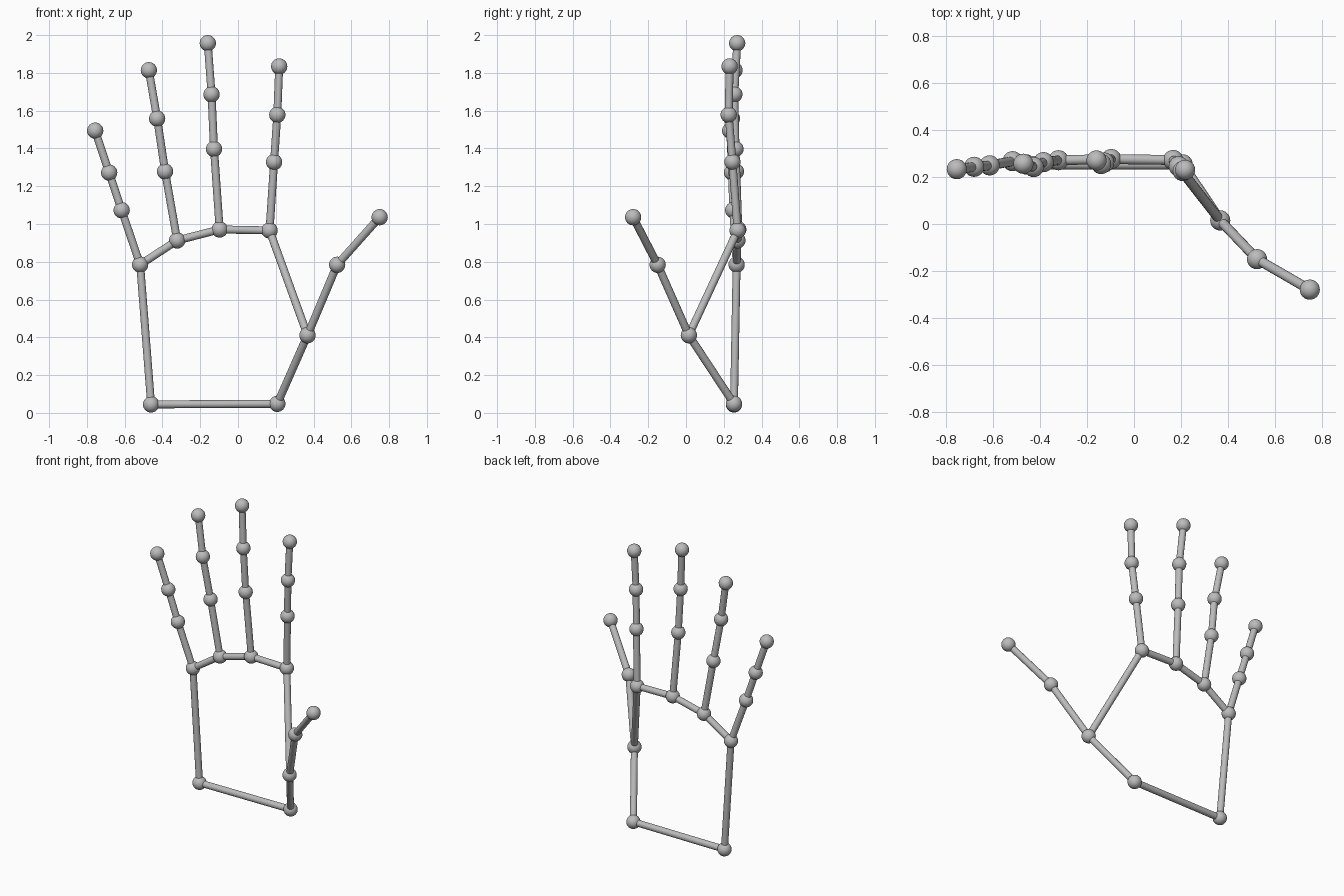
import bpy
from mathutils import Vector

if "Cube" in bpy.data.objects:
    bpy.data.objects.remove(bpy.data.objects["Cube"])

JOINT_R = 0.043
ROD_R = 0.021

grey = bpy.data.materials.new("light_grey")
grey.diffuse_color = (0.5, 0.5, 0.5, 1)
grey.use_nodes = True
grey.node_tree.nodes["Principled BSDF"].inputs["Base Color"].default_value = grey.diffuse_color

# Joint positions for each digit, from base to tip
digits = {
    "little_finger": [(-.518, .268, .785), (-.616, .250, 1.073), (-.682, .244, 1.272), (-.756, .234, 1.494)],
    "ring_finger": [(-.322, .272, .913), (-.386, .264, 1.278), (-.428, .243, 1.558), (-.472, .257, 1.814)],
    "middle_finger": [(-.097, .277, .971), (-.127, .262, 1.397), (-.140, .256, 1.686), (-.160, .271, 1.957)],
    "index_finger": [(.167, .273, .966), (.191, .246, 1.328), (.208, .226, 1.578), (.218, .231, 1.834)],
    "thumb": [(.368, .015, .411), (.525, -.150, .784), (.750, -.280, 1.036)],
}
wrist_outer = (-.460, .254, .045)
wrist_inner = (.208, .254, .048)


def finish(name):
    ob = bpy.context.object
    ob.name = name
    ob.data.materials.append(grey)
    bpy.ops.object.shade_smooth_by_angle()


def joint(name, p):
    bpy.ops.mesh.primitive_uv_sphere_add(segments=24, ring_count=16, radius=JOINT_R, location=p)
    finish(name)


def rod(name, a, b):
    a, b = Vector(a), Vector(b)
    d = b - a
    bpy.ops.mesh.primitive_cylinder_add(
        vertices=16, radius=ROD_R, depth=d.length, location=(a + b) / 2,
        rotation=d.to_track_quat('Z', 'Y').to_euler())
    finish(name)


# Fingers and thumb
for name, pts in digits.items():
    for i, p in enumerate(pts):
        joint(f"{name}_joint_{i + 1}", p)
    for i in range(len(pts) - 1):
        rod(f"{name}_bone_{i + 1}", pts[i], pts[i + 1])

# Wrist joints
joint("wrist_outer_joint", wrist_outer)
joint("wrist_inner_joint", wrist_inner)

# Palm outline: closed loop through the knuckles and wrist
loop = [wrist_outer] + [pts[0] for pts in digits.values()] + [wrist_inner]
for i, p in enumerate(loop):
    rod(f"palm_bone_{i + 1}", p, loop[(i + 1) % len(loop)])
